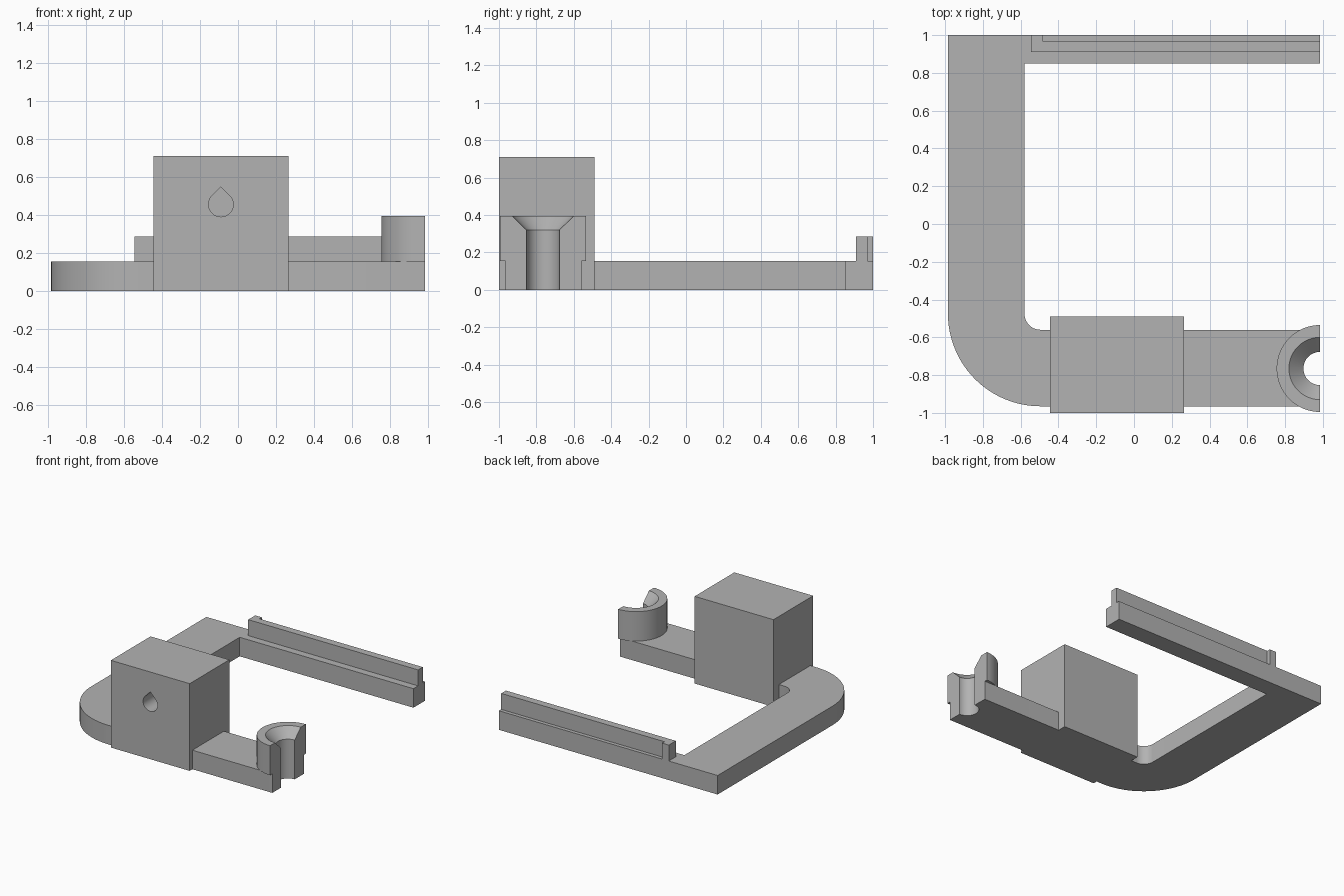
import bpy, bmesh, math
from mathutils import Vector

cube = bpy.data.objects.get("Cube")
if cube:
    bpy.data.objects.remove(cube, do_unlink=True)

grey = bpy.data.materials.new("plain grey")
grey.use_nodes = True
colour = (0.45, 0.45, 0.45, 1)
grey.diffuse_color = colour
grey.node_tree.nodes["Principled BSDF"].inputs["Base Color"].default_value = colour


def arc(cx, cy, r, start, end, steps):
    angles = [math.radians(start + (end - start) * i / steps) for i in range(steps + 1)]
    return [(cx + r * math.cos(a), cy + r * math.sin(a)) for a in angles]


def finish(name, bm):
    bmesh.ops.recalc_face_normals(bm, faces=bm.faces)
    mesh = bpy.data.meshes.new(name)
    bm.to_mesh(mesh)
    bm.free()
    mesh.materials.append(grey)
    ob = bpy.data.objects.new(name, mesh)
    bpy.context.collection.objects.link(ob)
    return ob


def prism(name, points, low, high, upright=False):
    """Extrude an outline along z, or along y when upright."""
    bm = bmesh.new()
    place = (lambda a, b: (a, low, b)) if upright else (lambda a, b: (a, b, low))
    face = bm.faces.new([bm.verts.new(place(a, b)) for a, b in points])
    made = bmesh.ops.extrude_face_region(bm, geom=[face])["geom"]
    shift = Vector((0, high - low, 0) if upright else (0, 0, high - low))
    bmesh.ops.translate(bm, vec=shift, verts=[v for v in made if isinstance(v, bmesh.types.BMVert)])
    return finish(name, bm)


def rect(x0, x1, y0, y1):
    return [(x0, y0), (x1, y0), (x1, y1), (x0, y1)]


def lathe(name, profile, cx, cy, steps=64):
    bm = bmesh.new()
    rings = [[bm.verts.new((x, y, z)) for x, y in arc(cx, cy, r, 0, 360, steps)[:-1]]
             for r, z in profile]
    for low, high in zip(rings, rings[1:]):
        for i in range(steps):
            j = (i + 1) % steps
            bm.faces.new((low[i], low[j], high[j], high[i]))
    bm.faces.new(rings[0])
    bm.faces.new(rings[-1])
    return finish(name, bm)


def cut(target, cutter):
    cutter.hide_render = True
    mod = target.modifiers.new("cut", "BOOLEAN")
    mod.operation, mod.solver, mod.object = "DIFFERENCE", "EXACT", cutter
    bpy.context.view_layer.objects.active = target
    bpy.ops.object.modifier_apply(modifier=mod.name)


END = 0.985
DECK = 0.155
BOSS_Y = -0.765

# Flat C-shaped frame with one rounded corner
outline = [(-END, 1), *arc(-0.495, -0.475, 0.49, 180, 270, 24), (END, -0.965), (END, -0.56),
           *arc(-0.495, -0.475, 0.085, 270, 180, 12), (-0.58, 0.85), (END, 0.85), (END, 1)]
frame = prism("frame", outline, 0, DECK)

# Tall block with a blind teardrop hole in its front
block = prism("block", rect(-0.445, 0.265, -1, -0.49), 0, 0.71, False)
drop = arc(-0.09, 0.455, 0.065, 135, 405, 36) + [(-0.09, 0.547)]
drop_cutter = prism("teardrop_cutter", drop, -1.1, -0.6, True)
cut(block, drop_cutter)

# L-shaped rail with an end stop
rail = prism("rail", [(-0.545, 0.91), (END, 0.91), (END, 0.97), (-0.485, 0.97),
                      (-0.485, 1), (-0.545, 1)], DECK, 0.285)

# Half-round screw boss, countersunk through the frame
boss = prism("screw_boss", arc(END, BOSS_Y, 0.23, 90, 270, 32), DECK, 0.395)
slope = (0.165 - 0.088) / (0.395 - 0.32)
screw_cutter = lathe("screw_cutter", [(0.088, -0.1), (0.088, 0.32), (0.165 + slope * 0.05, 0.445)],
                     END, BOSS_Y)
for part in (frame, boss):
    cut(part, screw_cutter)

for helper in (drop_cutter, screw_cutter):
    bpy.data.objects.remove(helper, do_unlink=True)

# Smooth curved walls, keep hard edges
for part in (frame, block, rail, boss):
    bpy.ops.object.select_all(action="DESELECT")
    part.select_set(True)
    bpy.context.view_layer.objects.active = part
    bpy.ops.object.shade_smooth_by_angle(angle=math.radians(30))
